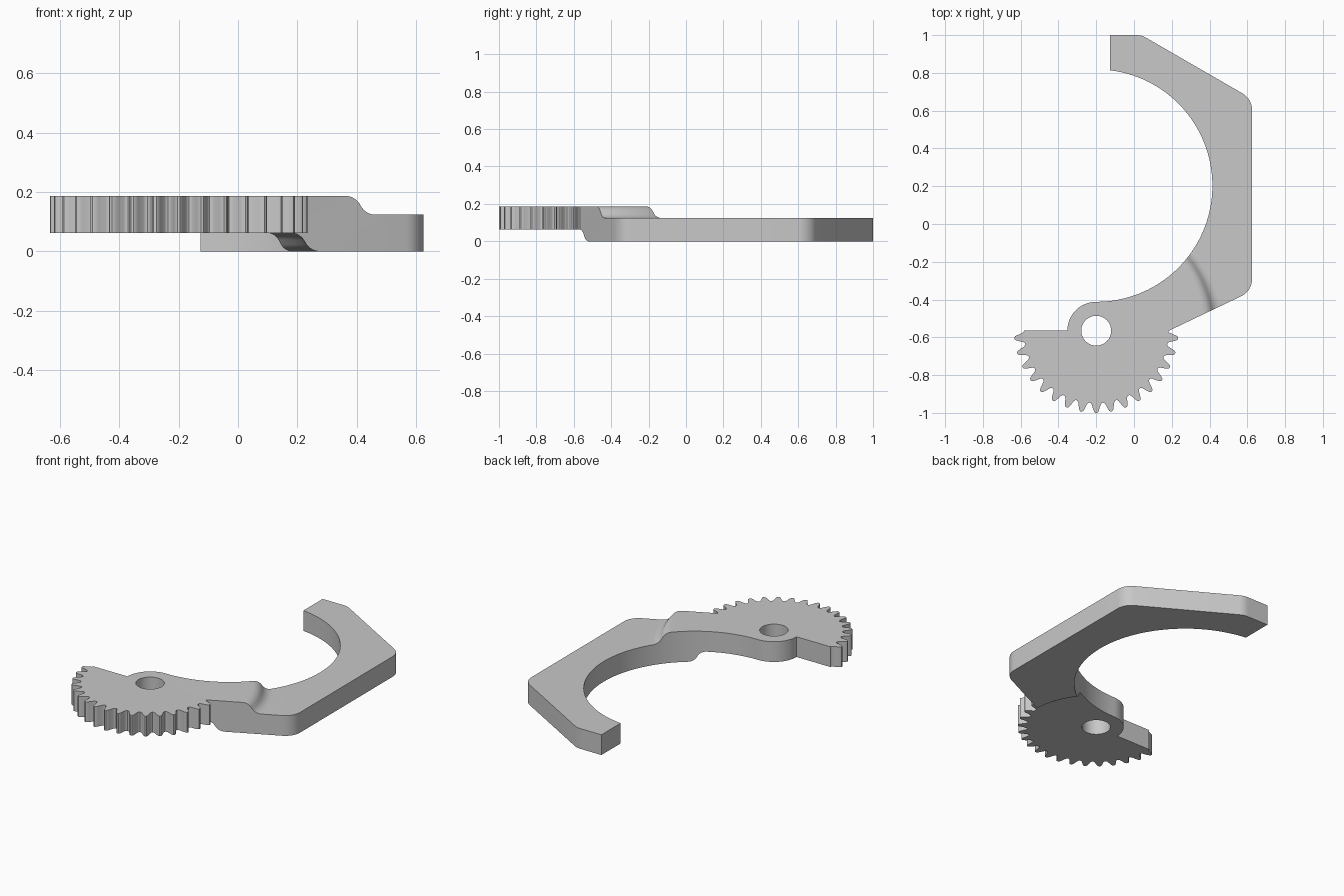
import bpy, bmesh
from math import sin, cos, tan, pi, radians, acos
from mathutils import Vector

cube = bpy.data.objects.get("Cube")
if cube:
    bpy.data.objects.remove(cube)

HUB = Vector((-0.2, -0.565))      # pivot and gear centre
BOW = Vector((-0.2, 0.203))       # centre of the inner curve
LOW, STEP, ARM_TOP, TOP = 0.0, 0.063, 0.124, 0.187

grey = bpy.data.materials.new("plain grey")
grey.use_nodes = True
grey.diffuse_color = (0.58, 0.58, 0.58, 1)
grey.node_tree.nodes["Principled BSDF"].inputs["Base Color"].default_value = (0.58, 0.58, 0.58, 1)


def polar(c, r, a):
    return c + Vector((r * cos(a), r * sin(a)))


def arc(c, r, a, b, n):
    return [polar(c, r, a + (b - a) * i / n) for i in range(n + 1)]


def fillet(prev, corner, nxt, r, n=10):
    """Rounded corner between two straight edges."""
    p, c, q = Vector(prev), Vector(corner), Vector(nxt)
    u, v = (p - c).normalized(), (q - c).normalized()
    half = u.angle(v) / 2
    centre = c + (u + v).normalized() * (r / sin(half))
    start = (c + u * (r / tan(half)) - centre).normalized()
    end = (c + v * (r / tan(half)) - centre).normalized()
    sweep = start.angle(end)
    return [centre + r * (start * sin(sweep * (1 - i / n)) + end * sin(sweep * i / n)) / sin(sweep)
            for i in range(n + 1)]


def make_object(name, bm):
    bmesh.ops.recalc_face_normals(bm, faces=bm.faces)
    mesh = bpy.data.meshes.new(name)
    bm.to_mesh(mesh)
    bm.free()
    mesh.materials.append(grey)
    obj = bpy.data.objects.new(name, mesh)
    bpy.context.collection.objects.link(obj)
    return obj


def prism(name, outline, z0, z1):
    bm = bmesh.new()
    face = bm.faces.new([bm.verts.new((p.x, p.y, z0)) for p in outline])
    top = bmesh.ops.extrude_face_region(bm, geom=[face])
    verts = [g for g in top["geom"] if isinstance(g, bmesh.types.BMVert)]
    bmesh.ops.translate(bm, verts=verts, vec=(0, 0, z1 - z0))
    return make_object(name, bm)


def combine(obj, tool, operation):
    bpy.ops.object.select_all(action='DESELECT')
    bpy.context.view_layer.objects.active = obj
    obj.select_set(True)
    mod = obj.modifiers.new("combine", 'BOOLEAN')
    mod.operation, mod.solver, mod.object = operation, 'EXACT', tool
    bpy.ops.object.modifier_apply(modifier=mod.name)
    bpy.data.objects.remove(tool)


def s_curve(r0, z0, r1, z1, n=7):
    """Two mirrored arcs joining two levels."""
    dr, dz = (r1 - r0) / 2, (z1 - z0) / 2
    t = 2 * Vector((dr, abs(dz))).angle(Vector((1, 0)))
    first = [(dr * sin(t * i / n) / sin(t), dz * (1 - cos(t * i / n)) / (1 - cos(t)))
             for i in range(n + 1)]
    return ([(r0 + a, z0 + b) for a, b in first]
            + [(r1 - a, z1 - b) for a, b in reversed(first[:-1])])


# Arm outline: inner bow, hub, straight outer edges with rounded corners
tip, upper, lower, root = (0.04, 1.0), (0.625, 0.662), (0.625, -0.355), (0.185, -0.565)
end = (-0.127, 1.0)
outline = arc(BOW, 0.615, acos((end[0] - BOW.x) / 0.615), -pi / 2, 72)
outline += arc(HUB, 0.153, pi / 2, pi, 20)[1:]
outline += [Vector(p) for p in ((-0.3, -0.61), (0.1, -0.61), root)]
outline += fillet(root, lower, upper, 0.1)
outline += fillet(lower, upper, tip, 0.1)
outline += fillet(upper, tip, end, 0.1)
outline.append(Vector(end))
arm = prism("hooked_arm", outline, -0.05, 0.25)

# Turned body that gives the arm its two levels and curved steps
profile = [(0, STEP)] + s_curve(0.375, STEP, 0.478, LOW) + [(1.9, LOW), (1.9, ARM_TOP)]
profile += list(reversed(s_curve(0.57, TOP, 0.675, ARM_TOP))) + [(0, TOP)]
bm = bmesh.new()
ring = [bm.verts.new((HUB.x + r, HUB.y, z)) for r, z in profile]
edges = [bm.edges.new(pair) for pair in zip(ring, ring[1:])]
bmesh.ops.spin(bm, geom=ring + edges, cent=(HUB.x, HUB.y, 0), axis=(0, 0, 1),
               angle=2 * pi, steps=144, use_merge=True)
bmesh.ops.remove_doubles(bm, verts=bm.verts, dist=1e-5)
combine(arm, make_object("level_shape", bm), 'INTERSECT')

# Half gear: seventeen teeth over a half turn
pitch = pi / 17
tooth = [(0.384, 4.4), (0.391, 3.5), (0.404, 2.8), (0.418, 2.1), (0.430, 1.4), (0.435, 0.6)]
flank = [(r, -a) for r, a in tooth] + list(reversed(tooth))
gear_outline = [polar(HUB, 0.382, pi)]
for k in range(17):
    middle = pi + pitch * (k + 0.5)
    gear_outline += [polar(HUB, r, middle + radians(a)) for r, a in flank]
    gear_outline.append(polar(HUB, 0.382, pi + pitch * (k + 1)))
gear = prism("gear_sector", gear_outline, STEP, TOP)
combine(arm, gear, 'UNION')

# Pivot hole
hole = prism("hole_cutter", arc(HUB, 0.079, 0, 2 * pi, 48)[:-1], -0.1, 0.4)
combine(arm, hole, 'DIFFERENCE')

# Tidy flat areas, keep edges crisp
bm = bmesh.new()
bm.from_mesh(arm.data)
bmesh.ops.remove_doubles(bm, verts=bm.verts, dist=1e-5)
bmesh.ops.dissolve_limit(bm, angle_limit=radians(0.2), verts=bm.verts, edges=bm.edges)
bm.to_mesh(arm.data)
bm.free()
arm.name = "geared_hook_arm"
bpy.ops.object.shade_smooth_by_angle(angle=radians(30))
